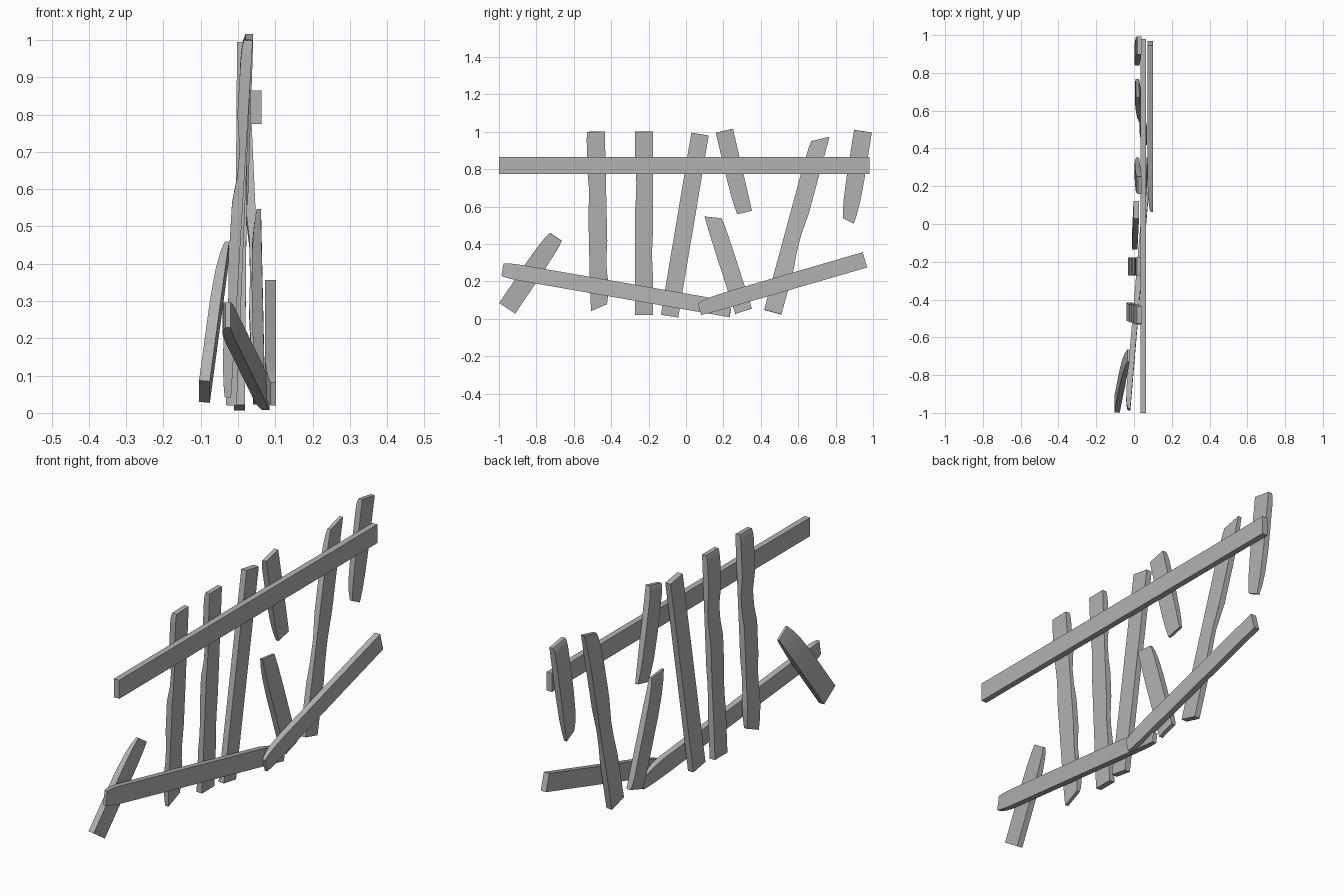
import bpy
import bmesh
from mathutils import Vector

cube = bpy.data.objects.get("Cube")
if cube:
    bpy.data.objects.remove(cube, do_unlink=True)

# One weathered grey for all the timber
timber = bpy.data.materials.new("weathered_grey")
timber.use_nodes = True
grey = (0.45, 0.45, 0.45, 1)
timber.diffuse_color = grey
timber.node_tree.nodes["Principled BSDF"].inputs["Base Color"].default_value = grey


def broken(length, low=0.0, high=0.0, back=0.0, slant=0.0):
    """Worn end: how far each edge and the rear face are cut in at the tip."""
    return dict(length=length, low=low, high=high, back=back, slant=slant)


def notch(at, low=0.0, high=0.0, back=0.0, length=0.12):
    """Shallow chip along the plank, centred at a fraction of its length."""
    return dict(at=at, low=low, high=high, back=back, length=length)


SAWN = broken(0.0)


def plank(name, start, end, width=0.094, thick=0.029, first=SAWN, last=SAWN, chips=()):
    start, end = Vector(start), Vector(end)
    span = (end - start).length
    along = (end - start).normalized()
    across = along.cross(Vector((1, 0, 0))).normalized()
    outward = across.cross(along).normalized()

    # Stations: distance, low edge cut, high edge cut, rear cut, end slant
    stations = []
    for cut, origin, sign in ((first, 0.0, 1), (last, span, -1)):
        curve = ((0, 1), (0.2, 0.55), (0.5, 0.2), (1, 0)) if cut["length"] else ((0, 1),)
        for step, amount in curve:
            stations.append((origin + sign * step * cut["length"],
                             cut["low"] * amount, cut["high"] * amount,
                             cut["back"] * amount, cut["slant"] * amount))
    for chip in chips:
        for step, amount in ((-1, 0), (-0.4, 0.8), (0.2, 1), (1, 0)):
            stations.append((chip["at"] * span + step * chip["length"],
                             chip["low"] * amount, chip["high"] * amount,
                             chip["back"] * amount, 0))
    stations.sort()

    bm = bmesh.new()
    rings = []
    for dist, low, high, back, slant in stations:
        ring = []
        for side, depth in ((-1, -1), (1, -1), (1, 1), (-1, 1)):
            edge = side * (0.5 - (low if side < 0 else high)) * width
            face = depth * thick / 2 + (back * thick if depth < 0 else 0)
            place = dist + side * slant * width / 2
            ring.append(bm.verts.new(start + along * place + across * edge + outward * face))
        rings.append(ring)
    for one, two in zip(rings, rings[1:]):
        for i in range(4):
            j = (i + 1) % 4
            bm.faces.new((one[i], one[j], two[j], two[i]))
    bm.faces.new(rings[0])
    bm.faces.new(rings[-1])
    bmesh.ops.recalc_face_normals(bm, faces=bm.faces)

    mesh = bpy.data.meshes.new(name)
    bm.to_mesh(mesh)
    bm.free()
    mesh.materials.append(timber)
    obj = bpy.data.objects.new(name, mesh)
    bpy.context.collection.objects.link(obj)
    bpy.ops.object.select_all(action="DESELECT")
    obj.select_set(True)
    bpy.context.view_layer.objects.active = obj
    bpy.ops.object.shade_smooth_by_angle()


# Rails
plank("top_rail", (0.048, -1, 0.82), (0.048, 0.98, 0.82), width=0.09)
plank("lower_front_rail", (-0.034, -0.98, 0.262), (0.07, 0.24, 0.05), width=0.085,
      first=broken(0.1, low=0.1, high=0.1, back=0.5),
      last=broken(0.15, low=0.45, back=0.3))
plank("lower_back_rail", (0.087, 0.07, 0.057), (0.087, 0.957, 0.315), width=0.085,
      first=broken(0.15, low=0.2, high=0.05, back=0.5))

# Upright palings, front to back
plank("fallen_paling", (-0.09, -0.955, 0.057), (-0.038, -0.698, 0.44), width=0.103,
      last=broken(0.2, low=0.15, high=0.1, back=0.6))
plank("front_paling", (-0.032, -0.462, 0.06), (0.025, -0.483, 1.0), width=0.098,
      first=broken(0.14, high=0.1, low=0.04, back=0.4, slant=0.35),
      last=broken(0.05, low=0.05, back=0.2),
      chips=(notch(0.25, high=0.07, back=0.2), notch(0.66, low=0.06, back=0.4)))
plank("second_paling", (-0.018, -0.224, 0.02), (0.023, -0.224, 1.0), width=0.095,
      last=broken(0.06, back=0.25),
      chips=(notch(0.33, high=0.05, back=0.15), notch(0.7, low=0.06, back=0.35)))
plank("third_paling", (0.004, -0.088, 0.014), (0.012, 0.075, 0.987))
plank("upper_broken_paling", (0.012, 0.308, 0.567), (0.026, 0.205, 1.005),
      first=broken(0.22, low=0.13, high=0.02, back=0.5),
      last=broken(0.05, back=0.3))
plank("lower_broken_paling", (0.058, 0.308, 0.04), (0.047, 0.146, 0.542),
      first=broken(0.06, back=0.3),
      last=broken(0.2, high=0.06, low=0.04, back=0.6, slant=-0.4))
plank("leaning_paling", (0.055, 0.464, 0.035), (0.013, 0.715, 0.962), width=0.096,
      last=broken(0.2, low=0.08, back=0.4, slant=0.5),
      chips=(notch(0.42, high=0.1, back=0.3, length=0.16),))
plank("rear_broken_paling", (0.012, 0.87, 0.523), (0.024, 0.946, 1.003), width=0.096,
      first=broken(0.22, low=0.17, high=0.2, back=0.5, slant=-0.2),
      last=broken(0.05, back=0.3))
